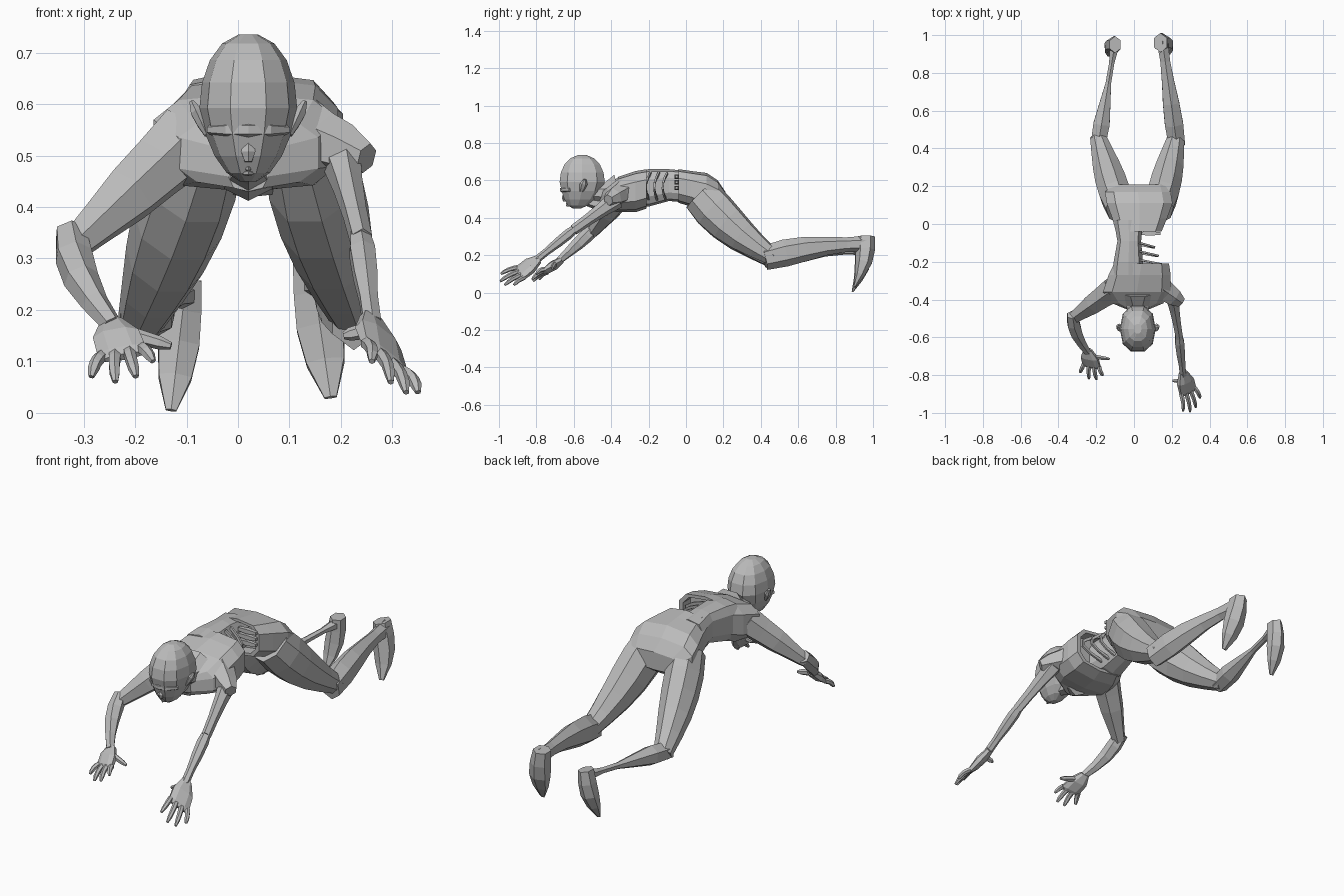
import bpy, bmesh, math
from mathutils import Vector

if "Cube" in bpy.data.objects:
    bpy.data.objects.remove(bpy.data.objects["Cube"], do_unlink=True)

GREY = (.5, .5, .5, 1)
skin = bpy.data.materials.new("grey_skin")
skin.use_nodes = True
skin.diffuse_color = GREY
skin.node_tree.nodes["Principled BSDF"].inputs["Base Color"].default_value = GREY


def loft(name, rings):
    """Join rings of points with quads and cap both ends."""
    bm = bmesh.new()
    rows = [[bm.verts.new(point) for point in ring] for ring in rings]
    count = len(rows[0])
    for low, high in zip(rows, rows[1:]):
        for i in range(count):
            j = (i + 1) % count
            bm.faces.new((low[i], low[j], high[j], high[i]))
    bm.faces.new(reversed(rows[0]))
    bm.faces.new(rows[-1])
    bmesh.ops.recalc_face_normals(bm, faces=bm.faces)
    mesh = bpy.data.meshes.new(name)
    bm.to_mesh(mesh)
    bm.free()
    mesh.materials.append(skin)
    obj = bpy.data.objects.new(name, mesh)
    bpy.context.collection.objects.link(obj)


def circle(sides, power=1, turn=.5):
    """Unit circle, squared off when power is under one."""
    points = []
    for i in range(sides):
        angle = math.tau * (i + turn) / sides
        c, s = math.cos(angle), math.sin(angle)
        points.append((math.copysign(abs(c) ** power, c), math.copysign(abs(s) ** power, s)))
    return points


def limb(name, start, end, radii, flat=1, flat_end=None, bow=(0, 0, 0), sides=6, up=(0, 0, 1)):
    """Tube with evenly spaced radii; flat is depth over width, bow bends the middle."""
    start, end, bow = Vector(start), Vector(end), Vector(bow)
    flat_end = flat if flat_end is None else flat_end
    steps = len(radii) - 1
    rings = []
    for i, radius in enumerate(radii):
        f = i / steps
        centre = start.lerp(end, f) + bow * math.sin(math.pi * f)
        along = (end - start + bow * math.pi * math.cos(math.pi * f)).normalized()
        across = Vector(up).cross(along).normalized()
        deep = along.cross(across) * (flat + (flat_end - flat) * f)
        rings.append([centre + (across * c + deep * s) * radius for c, s in circle(sides)])
    loft(name, rings)


def trunk(name, sections, pocket=0):
    """Body part along y from (y, x min, x max, z min, z max), with a hollow last end."""
    rings = []
    for y, left, right, low, high in sections:
        rings.append([Vector(((left + right) / 2 + (right - left) / 2 * c, y,
                              (low + high) / 2 + (high - low) / 2 * s))
                      for c, s in circle(10, .65)])
    if pocket:
        rim = rings[-1]
        middle = sum(rim, Vector()) / len(rim)
        inner = [point.lerp(middle, .15) for point in rim]
        rings += [inner, [point + Vector((0, pocket, 0)) for point in inner]]
    loft(name, rings)


# Torso, torn open on the left flank between chest and pelvis
trunk("chest", [(-.46, -.02, .06, .43, .54), (-.42, -.12, .16, .44, .57),
                (-.36, -.17, .2, .43, .62), (-.27, -.14, .2, .43, .65),
                (-.21, -.11, .19, .45, .66)], -.06)
trunk("waist", [(-.27, -.12, .06, .46, .65), (-.2, -.11, .05, .46, .66),
                (-.09, -.09, .04, .49, .66), (.02, -.11, .05, .48, .65)])
trunk("pelvis", [(.21, -.11, .18, .45, .54), (.17, -.16, .2, .42, .6),
                 (.11, -.15, .21, .42, .64), (.03, -.12, .18, .46, .65),
                 (-.04, -.1, .15, .48, .66)], .06)

# Exposed ribs and hip bones in the open flank
for i in range(3):
    limb(f"rib_{i}", (.03, -.19 + i * .045, .64), (.03, -.2 + i * .045, .5), [.01] * 6,
         flat=.7, bow=(.12 - i * .02, -.02, 0), sides=4, up=(0, 1, 0))
    limb(f"hip_bone_{i}", (.04, -.05, .56 + i * .03), (.14, -.05, .56 + i * .03),
         [.012, .016, .01], sides=4)

# Thighs share one taper
thigh = (.08, .09, .088, .078, .062, .045)
for name, hip, knee in (("right_thigh", (-.07, .08, .52), (-.19, .46, .175)),
                        ("left_thigh", (.13, .08, .52), (.225, .47, .185))):
    limb(name, hip, knee, thigh, flat=1.3, flat_end=1, bow=(0, -.015, -.015), sides=8)

# Calves: the right one is wasted
limb("right_calf", (-.19, .42, .18), (-.1, .96, .23), (.045, .05, .034, .017, .016, .03))
limb("left_calf", (.227, .42, .185), (.15, .97, .26), (.05, .056, .05, .038, .03, .034),
     flat=1.3, bow=(0, 0, .02))

# Feet hang toes down
foot = (.034, .042, .046, .037, .012)
for name, heel, toe, wide in (("right_foot", (-.1, .95, .26), (-.13, .89, .005), 1),
                              ("left_foot", (.14, .96, .3), (.18, .9, .03), 1.15)):
    limb(name, heel, toe, [radius * wide for radius in foot], flat=1.3, flat_end=.4,
         bow=(0, .02, 0), up=(0, 1, 0))

# Arms
limb("right_upper_arm", (-.1, -.34, .53), (-.325, -.5, .32), (.075, .066, .059, .045, .032))
limb("right_forearm", (-.325, -.48, .35), (-.245, -.68, .17), (.032, .038, .035, .027, .02),
     bow=(-.02, 0, 0))
limb("left_shoulder", (.13, -.33, .54), (.25, -.415, .495), (.075, .06, .052, .03))
limb("left_upper_arm", (.2, -.37, .5), (.24, -.6, .335), (.04, .03, .024, .022), flat=1.3)
limb("left_forearm", (.235, -.57, .36), (.26, -.8, .175), (.018, .028, .026, .02, .02))


def hand(side, wrist, knuckles, tips, thumb_tip):
    """Palm with four fanned fingers and a thumb."""
    wrist, thumb_tip = Vector(wrist), Vector(thumb_tip)
    first, last = map(Vector, knuckles)
    first_tip, last_tip = map(Vector, tips)
    across = (last - first).normalized()
    middle = (first + last) / 2
    forward = (middle - wrist).normalized()
    up = across.cross(forward)
    up *= math.copysign(1, up.z)
    width = (last - first).length / 2 + .01
    rings = []
    for f, w, h in ((0, .45, .017), (.5, .95, .024), (1, 1, .016), (1.15, .8, .008)):
        centre = wrist.lerp(middle, f)
        rings.append([centre + across * c * w * width + up * s * h for c, s in circle(8, .8)])
    loft(f"{side}_palm", rings)
    taper = (.013, .013, .012, .011, .006)
    for i, label in enumerate(("index", "middle", "ring", "little")):
        f = i / 3
        reach = forward * .04 * math.sin(math.pi * f)
        limb(f"{side}_{label}_finger", first.lerp(last, f), first_tip.lerp(last_tip, f) + reach,
             taper, bow=up * .008)
    limb(f"{side}_thumb", wrist.lerp(first, .4), thumb_tip, taper, flat=1.2)


hand("right", (-.245, -.665, .175), ((-.185, -.755, .125), (-.265, -.74, .11)),
     ((-.165, -.8, .1), (-.285, -.785, .07)), (-.13, -.715, .13))
hand("left", (.26, -.785, .18), ((.25, -.9, .135), (.32, -.865, .08)),
     ((.26, -.99, .1), (.35, -.92, .04)), (.205, -.83, .15))

# Neck and throat
MID = .02
limb("neck", (MID, -.57, .55), (MID, -.36, .55), (.05, .052, .065, .1), flat=.9,
     bow=(0, 0, -.02), sides=8)
limb("throat", (MID, -.54, .49), (MID, -.41, .46), (.025, .036, .055), flat=.9)

# Head: egg that narrows and moves forward towards the chin
rings = []
for i in range(9):
    lat = math.radians(-80 + i * 20)
    level = math.sin(lat)
    down = max(0, -level)
    size = math.cos(lat) ** .9 * (1 - down * .2)
    rings.append([(MID + .095 * size * c, -.555 - .03 * down ** 2 + .126 * size * s,
                   .592 + .145 * level) for c, s in circle(10, .85, 0)])
loft("head", rings)

# Brow, nose and lips
limb("brow", (MID - .075, -.62, .55), (MID + .075, -.62, .55), (.01, .016, .016, .016, .01),
     bow=(0, -.04, 0))
limb("nose", (MID, -.645, .545), (MID, -.65, .488), (.008, .011, .016, .008), up=(0, 1, 0))
for name, z in (("upper_lip", .475), ("lower_lip", .466)):
    limb(name, (MID - .022, -.61, z), (MID + .022, -.61, z), (.004, .008, .004),
         flat=.7, bow=(0, -.025, 0))

# Eyelids and ears on both sides
for name, s in (("left", 1), ("right", -1)):
    limb(f"{name}_eyelid", (MID + s * .014, -.65, .528), (MID + s * .05, -.63, .528),
         (.004, .009, .004))
    limb(f"{name}_ear", (MID + s * .08, -.56, .54), (MID + s * .11, -.54, .605),
         (.006, .011, .013, .005), flat=1.6, up=(0, 1, 0))
